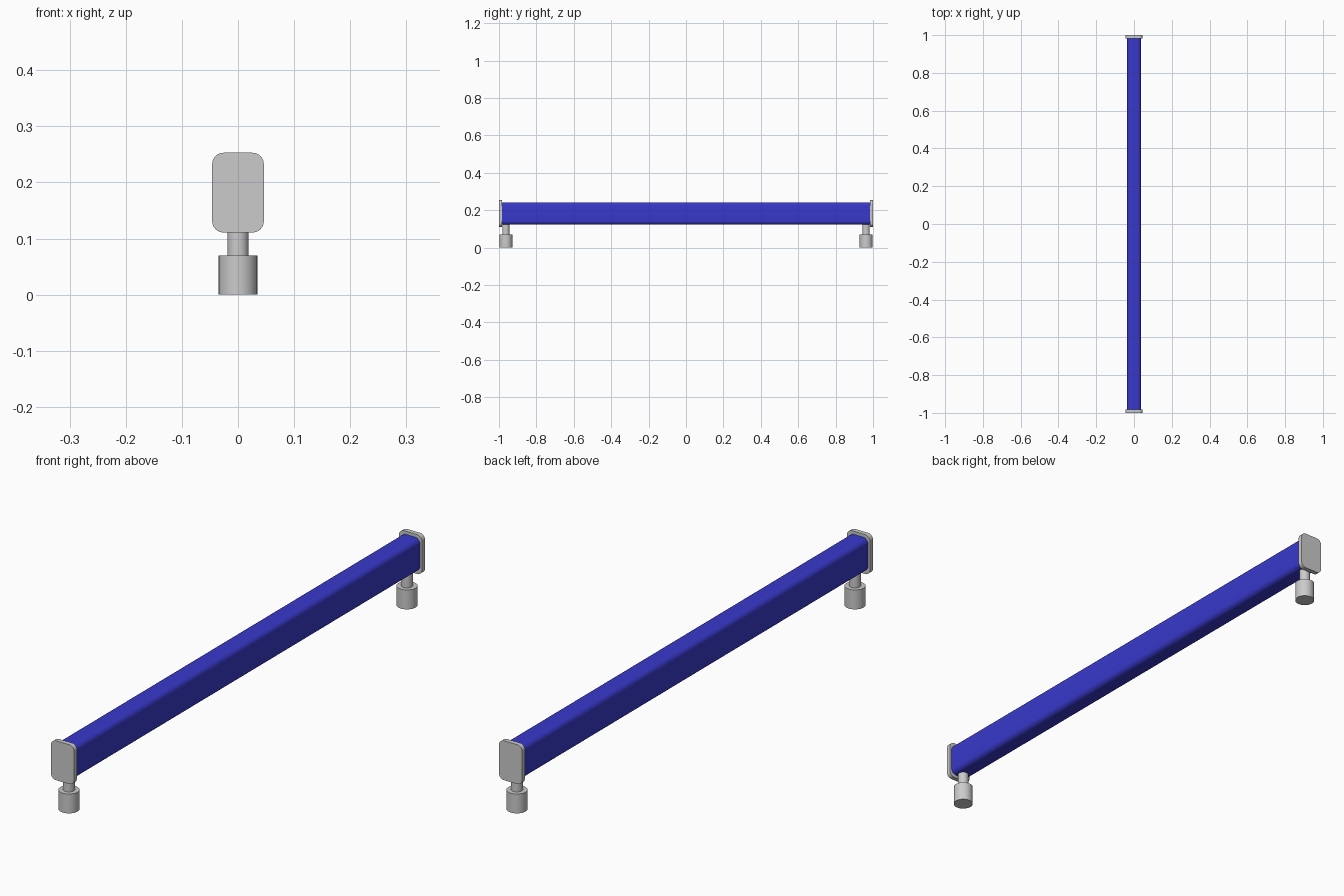
import bpy, bmesh, math

if "Cube" in bpy.data.objects:
    bpy.data.objects.remove(bpy.data.objects["Cube"])

Z_MID = 0.182


def finish(name, bm, mat=None):
    bmesh.ops.recalc_face_normals(bm, faces=bm.faces)
    me = bpy.data.meshes.new(name)
    bm.to_mesh(me)
    bm.free()
    ob = bpy.data.objects.new(name, me)
    bpy.context.collection.objects.link(ob)
    if mat:
        me.materials.append(mat)
    bpy.ops.object.select_all(action='DESELECT')
    ob.select_set(True)
    bpy.context.view_layer.objects.active = ob
    bpy.ops.object.shade_smooth_by_angle(angle=math.radians(35))
    return ob


def rounded_bar(name, hx, hz, r, y0, y1, mat=None):
    """Rounded rectangle in XZ, extruded along Y."""
    bm = bmesh.new()
    ring = []
    for k, (sx, sz) in enumerate([(1, 1), (-1, 1), (-1, -1), (1, -1)]):
        for i in range(9):
            a = math.radians(90 * k + 90 * i / 8)
            ring.append(bm.verts.new((sx * (hx - r) + r * math.cos(a), y0,
                                      Z_MID + sz * (hz - r) + r * math.sin(a))))
    face = bm.faces.new(ring)
    ext = bmesh.ops.extrude_face_region(bm, geom=[face], use_keep_orig=True)
    moved = [v for v in ext["geom"] if isinstance(v, bmesh.types.BMVert)]
    bmesh.ops.translate(bm, verts=moved, vec=(0, y1 - y0, 0))
    return finish(name, bm, mat)


def cylinder(name, r, y, z0, z1):
    bm = bmesh.new()
    bmesh.ops.create_cone(bm, cap_ends=True, segments=32, radius1=r, radius2=r, depth=z1 - z0)
    bmesh.ops.translate(bm, verts=bm.verts, vec=(0, y, (z0 + z1) / 2))
    return finish(name, bm)


blue = bpy.data.materials.new("blue_paint")
blue.diffuse_color = (0.04, 0.04, 0.6, 1)
blue.use_nodes = True
blue.node_tree.nodes["Principled BSDF"].inputs["Base Color"].default_value = blue.diffuse_color

# Long beam
rounded_bar("beam", 0.038, 0.06, 0.02, -0.985, 0.985, blue)

# End cap, neck and foot at each end
for end, s in (("front", -1), ("back", 1)):
    rounded_bar(end + "_end_cap", 0.046, 0.071, 0.02, s * 0.983, s * 1.0)
    cylinder(end + "_neck", 0.019, s * 0.963, 0.07, 0.13)
    cylinder(end + "_foot", 0.0345, s * 0.963, 0.0, 0.07)
